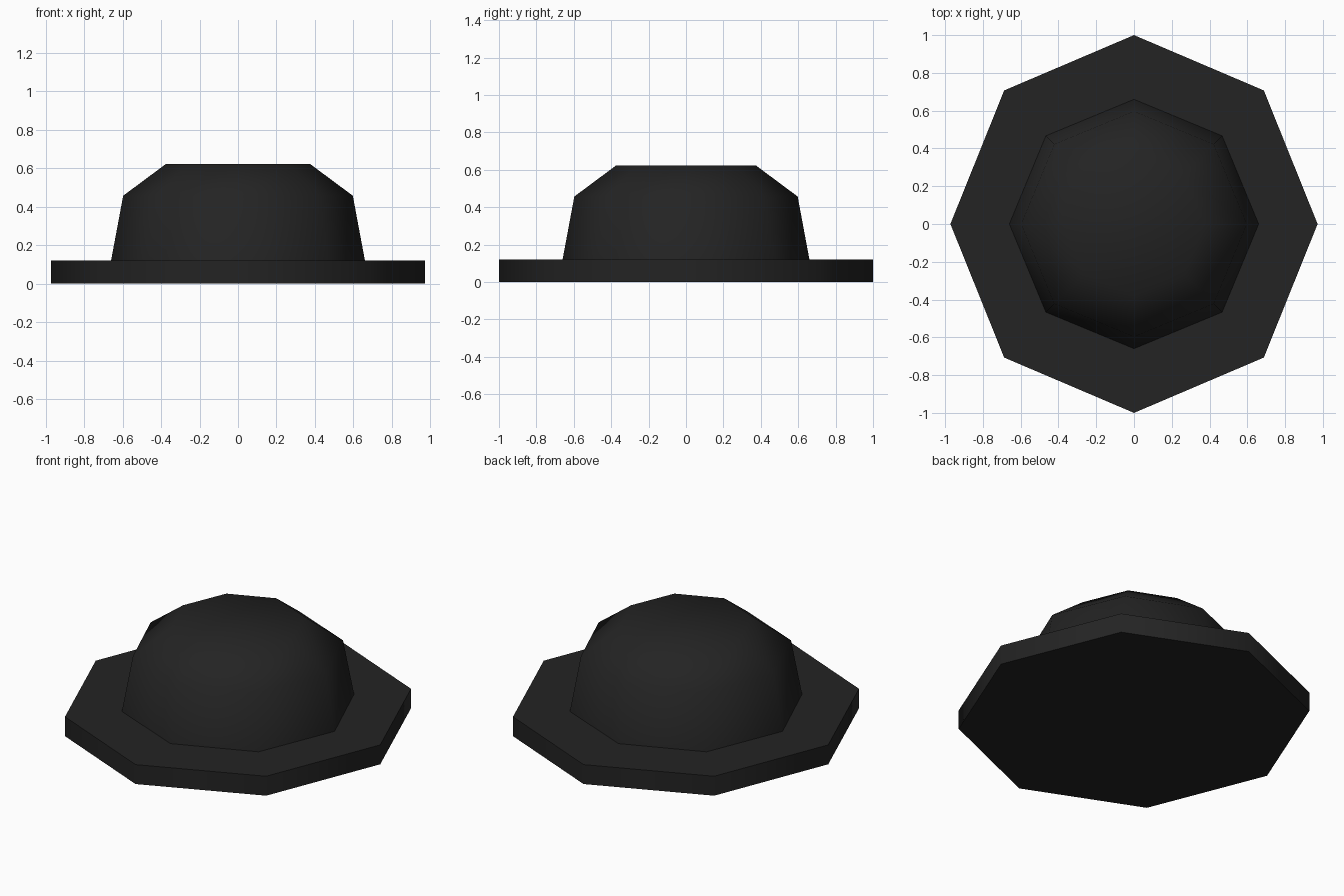
import bpy, bmesh, math

if "Cube" in bpy.data.objects:
    bpy.data.objects.remove(bpy.data.objects["Cube"])

SIDES = 8

black = bpy.data.materials.new("matte black")
black.diffuse_color = (0.017, 0.017, 0.017, 1)
black.use_nodes = True
black.node_tree.nodes["Principled BSDF"].inputs["Base Color"].default_value = black.diffuse_color


def lathe(name, profile, cap_bottom=False, cap_top=False, sx=1.0):
    """Spin a (radius, z) profile into an eight-sided shell with optional caps."""
    bm = bmesh.new()
    rings = []
    for r, z in profile:
        ring = []
        for i in range(SIDES):
            a = 2 * math.pi * i / SIDES
            ring.append(bm.verts.new((sx * r * math.cos(a), r * math.sin(a), z)))
        rings.append(ring)
    for lo, hi in zip(rings, rings[1:]):
        for i in range(SIDES):
            j = (i + 1) % SIDES
            bm.faces.new((lo[i], lo[j], hi[j], hi[i]))
    if cap_bottom:
        bm.faces.new(rings[0][::-1])
    if cap_top:
        bm.faces.new(rings[-1])
    me = bpy.data.meshes.new(name)
    bm.to_mesh(me)
    bm.free()
    me.materials.append(black)
    ob = bpy.data.objects.new(name, me)
    bpy.context.collection.objects.link(ob)
    # smooth facets, sharp rims
    bpy.ops.object.select_all(action='DESELECT')
    ob.select_set(True)
    bpy.context.view_layer.objects.active = ob
    bpy.ops.object.shade_smooth_by_angle(angle=math.radians(50))
    return ob


# Flat octagonal base plate, slightly narrower in x
lathe("base_plate", [(1.0, 0), (1.0, 0.12)], cap_bottom=True, cap_top=True, sx=0.972)

# Rounded dome with a flat top
lathe("dome", [(0.66, 0.12), (0.597, 0.457), (0.375, 0.622)], cap_top=True)
